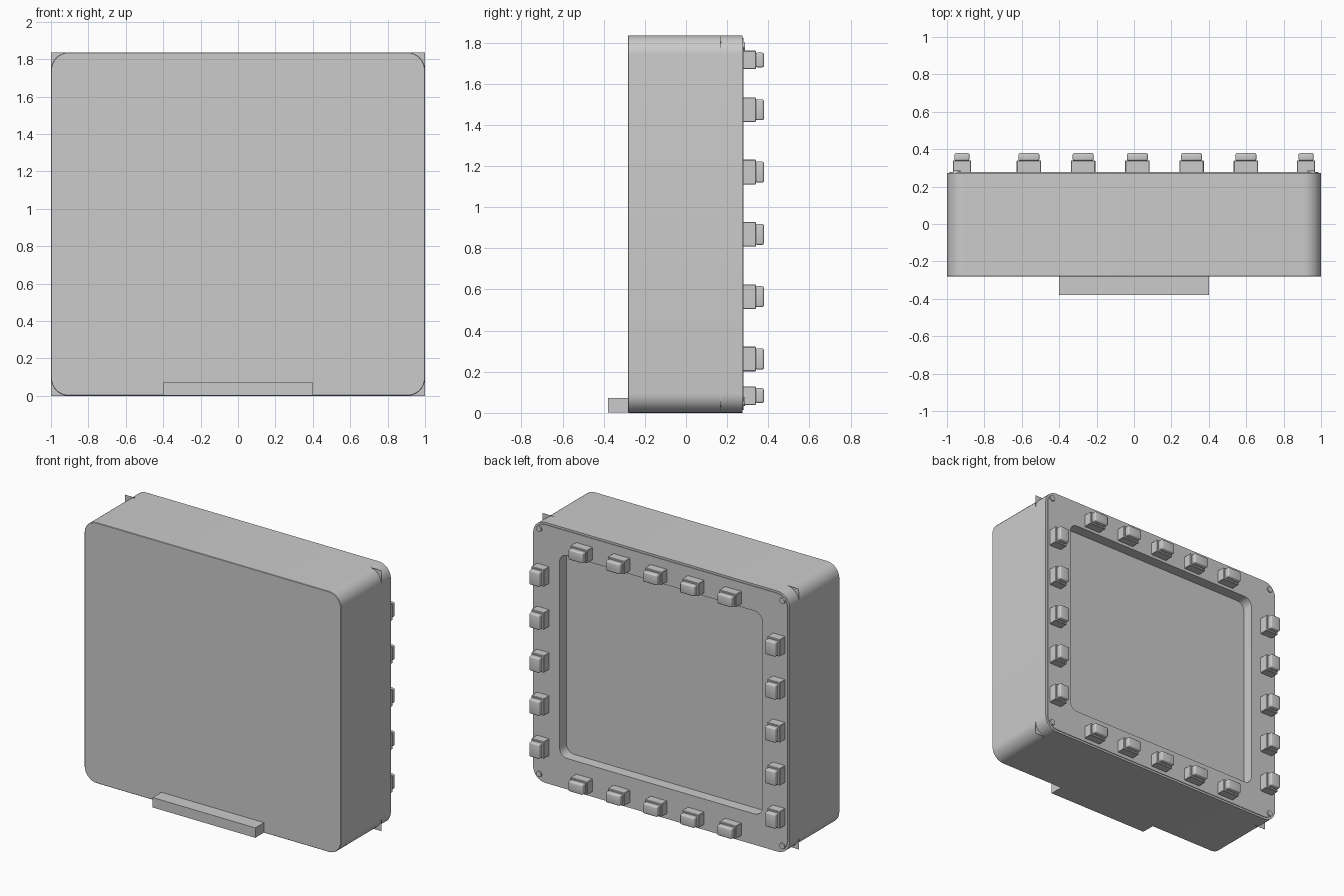
import bpy, bmesh
from math import sin, cos, pi, radians
from mathutils import Vector

default = bpy.data.objects.get("Cube")
if default:
    bpy.data.objects.remove(default, do_unlink=True)

HALF_X, HALF_Z = 1.0, 0.918
MID_Z = HALF_Z
FRONT = -0.282       # flat front of the housing
RIM = 0.274          # where the housing meets the bezel
BACK = 0.279         # surface of the button bezel

grey = bpy.data.materials.new("plain grey")
grey.use_nodes = True
grey.diffuse_color = (0.6, 0.6, 0.6, 1)
grey.node_tree.nodes["Principled BSDF"].inputs["Base Color"].default_value = (0.6, 0.6, 0.6, 1)


def finish(name, bm, smooth=True):
    mesh = bpy.data.meshes.new(name)
    bm.to_mesh(mesh)
    bm.free()
    mesh.materials.append(grey)
    obj = bpy.data.objects.new(name, mesh)
    bpy.context.collection.objects.link(obj)
    if smooth:
        bpy.ops.object.select_all(action='DESELECT')
        obj.select_set(True)
        bpy.context.view_layer.objects.active = obj
        bpy.ops.object.shade_smooth_by_angle(angle=radians(35))
    return obj


def rounded_loop(bm, hx, hz, r, y, mid=MID_Z, steps=8):
    verts = []
    for k, (sx, sz) in enumerate([(1, 1), (-1, 1), (-1, -1), (1, -1)]):
        for i in range(steps + 1):
            a = (k + i / steps) * pi / 2
            verts.append(bm.verts.new((sx * (hx - r) + r * cos(a), y,
                                       mid + sz * (hz - r) + r * sin(a))))
    return verts


def loft(name, rings, front_cap=False, back_cap=False):
    """Join rounded rectangles (half width, half height, radius, y, centre z)."""
    bm = bmesh.new()
    loops = [rounded_loop(bm, *ring) for ring in rings]
    n = len(loops[0])
    for a, b in zip(loops, loops[1:]):
        for i in range(n):
            j = (i + 1) % n
            bm.faces.new((a[i], b[i], b[j], a[j]))
    if front_cap:
        bm.faces.new(loops[0])
    if back_cap:
        bm.faces.new(loops[-1][::-1])
    return finish(name, bm)


def inset(d, r, y):
    return (HALF_X - d, HALF_Z - d, r, y)


def add_box(bm, lo, hi, bevel=0.0, segments=1):
    lo, hi = Vector(lo), Vector(hi)
    verts = bmesh.ops.create_cube(bm, size=1)["verts"]
    for v in verts:
        v.co = (lo + hi) / 2 + v.co * (hi - lo)
    if bevel:
        edges = list({e for v in verts for e in v.link_edges})
        bmesh.ops.bevel(bm, geom=edges, offset=bevel, segments=segments,
                        profile=0.5, affect='EDGES')


# Deep housing with rounded corners, open behind the bezel
loft("housing", [inset(0.003, 0.092, FRONT), inset(0, 0.095, FRONT + 0.003),
                 inset(0, 0.095, RIM), inset(0.03, 0.08, RIM)], front_cap=True)

# Flat bezel frame with a straight-walled window, and the screen at its floor
WIN_X, WIN_Z, WIN_R, WIN_MID = 0.79, 0.715, 0.06, 0.935
SCREEN = 0.202
loft("bezel", [inset(0.014, 0.085, RIM - 0.004), inset(0.014, 0.085, BACK),
               (WIN_X, WIN_Z, WIN_R, BACK, WIN_MID),
               (WIN_X, WIN_Z, WIN_R, SCREEN, WIN_MID)])
loft("screen", [(WIN_X + 0.005, WIN_Z + 0.005, WIN_R, SCREEN - 0.006, WIN_MID),
                (WIN_X + 0.005, WIN_Z + 0.005, WIN_R, SCREEN, WIN_MID)],
     front_cap=True, back_cap=True)

# Square backing plate whose corners show past the rounded housing
bm = bmesh.new()
add_box(bm, (-HALF_X, 0.1685, 0), (HALF_X, 0.1695, 2 * HALF_Z))
finish("backing_plate", bm, smooth=False)


# Push buttons: a wide base carrying a smaller rounded cap
def button(name, x, z, w, h):
    bm = bmesh.new()
    for shrink, y0, y1, bevel, segments in [(0, BACK - 0.01, 0.340, 0.003, 1),
                                            (0.018, 0.338, 0.379, 0.009, 3)]:
        hw, hh = (w - shrink) / 2, (h - shrink) / 2
        add_box(bm, (x - hw, y0, z - hh), (x + hw, y1, z + hh), bevel, segments)
    finish(name, bm)


for i in range(5):
    x = 0.018 + (i - 2) * 0.29
    z = 0.868 + (i - 2) * 0.303
    button(f"top_button_{i + 1}", x, 1.716, 0.13, 0.09)
    button(f"bottom_button_{i + 1}", x, 0.084, 0.13, 0.09)
    button(f"left_button_{i + 1}", 0.92, z, 0.098, 0.12)
    button(f"right_button_{i + 1}", -0.92, z, 0.098, 0.12)

# Corner screws
for sx, side in [(1, "left"), (-1, "right")]:
    for sz, level in [(1, "top"), (-1, "bottom")]:
        bm = bmesh.new()
        bmesh.ops.create_cone(bm, cap_ends=True, segments=20, radius1=0.022,
                              radius2=0.02, depth=0.016)
        for v in bm.verts:
            px, py, pz = v.co
            v.co = (sx * 0.948 + px, BACK + pz, MID_Z + sz * 0.864 - py)
        finish(f"{level}_{side}_screw", bm)

# Low ledge along the bottom of the front
bm = bmesh.new()
add_box(bm, (-0.4, -0.379, 0.002), (0.4, -0.27, 0.072))
finish("front_ledge", bm, smooth=False)
